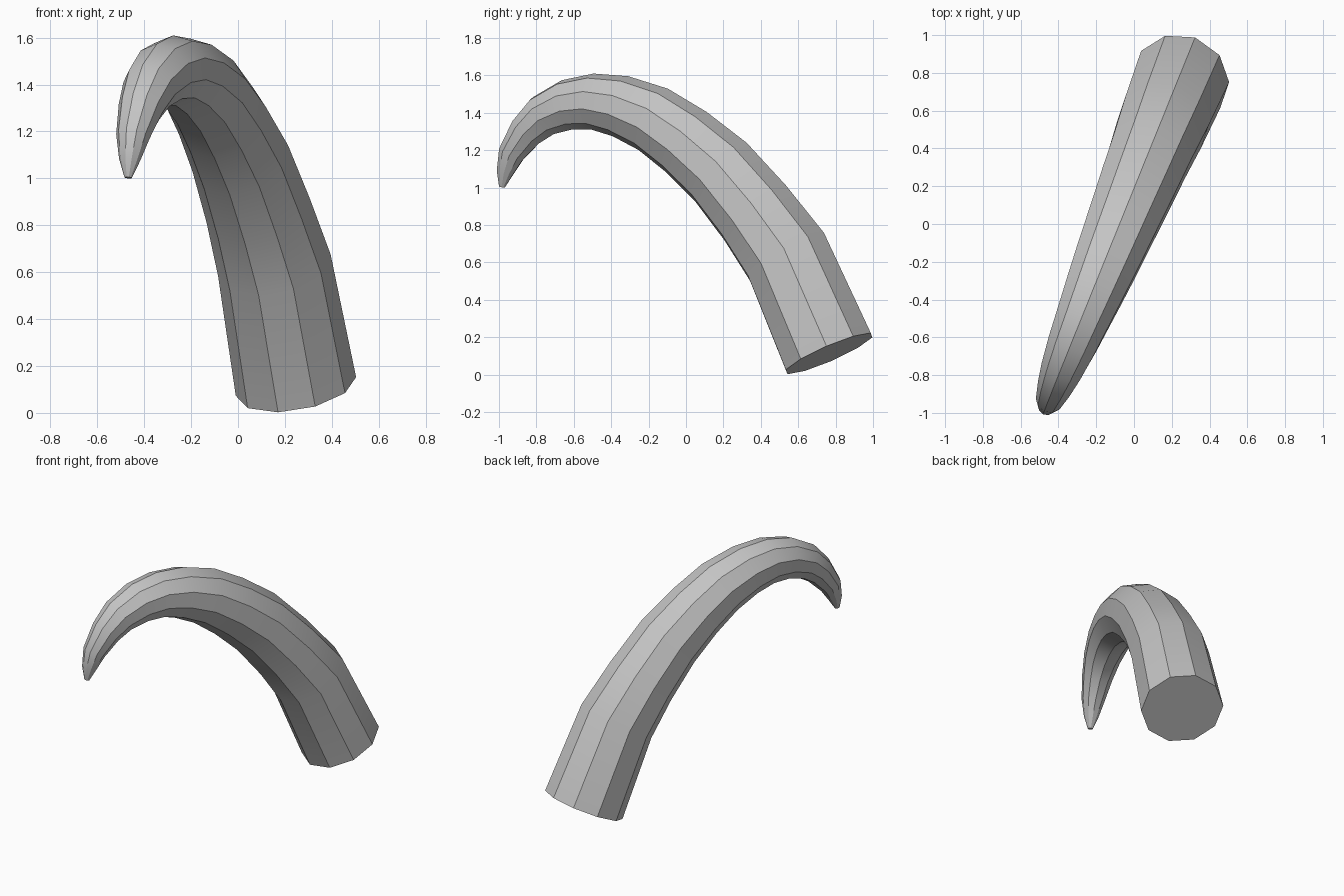
import bpy, bmesh, math
from mathutils import Vector

cube = bpy.data.objects.get("Cube")
if cube:
    bpy.data.objects.remove(cube)

SIDES = 10
PHASE = math.radians(-3)
SLOPE = 0.409            # sideways lean of the plane the horn curves in
BASE_X, BASE_Y = 0.247, 0.765

# Centre line from base to tip: y, z, radius
RINGS = [
    (0.765, 0.113, 0.26), (0.54, 0.63, 0.245), (0.37, 0.865, 0.227),
    (0.185, 1.085, 0.213), (0.0, 1.245, 0.197), (-0.175, 1.365, 0.183),
    (-0.35, 1.435, 0.166), (-0.5, 1.46, 0.15), (-0.635, 1.443, 0.136),
    (-0.763, 1.385, 0.117), (-0.853, 1.3, 0.097), (-0.934, 1.18, 0.073),
    (-0.968, 1.08, 0.046), (-0.984, 1.003, 0.016),
]

# Plain grey horn colour
grey = bpy.data.materials.new("horn_grey")
grey.use_nodes = True
colour = (0.55, 0.55, 0.55, 1)
grey.diffuse_color = colour
grey.node_tree.nodes["Principled BSDF"].inputs["Base Color"].default_value = colour

# Sweep a ten-sided section along the centre line
centres = [Vector((BASE_X + SLOPE * (y - BASE_Y), y, z)) for y, z, r in RINGS]
side = Vector((1, -SLOPE, 0)).normalized()
steps = [(b - a).normalized() for a, b in zip(centres, centres[1:])]

bm = bmesh.new()
loops = []
for i, centre in enumerate(centres):
    tangent = (steps[max(i - 1, 0)] + steps[min(i, len(steps) - 1)]).normalized()
    outward = side.cross(tangent).normalized()
    if i == 0 and outward.y < 0:
        side = -side
        outward = -outward
    radius = RINGS[i][2]
    loop = []
    for k in range(SIDES):
        a = PHASE + math.tau * k / SIDES
        loop.append(bm.verts.new(centre + radius * (outward * math.cos(a) + abs(side.x) / side.x * side * math.sin(a))))
    loops.append(loop)

for low, high in zip(loops, loops[1:]):
    for k in range(SIDES):
        n = (k + 1) % SIDES
        bm.faces.new((low[k], low[n], high[n], high[k]))

# Flat base and tip caps
bm.faces.new(loops[0])
bm.faces.new(loops[-1])
bmesh.ops.recalc_face_normals(bm, faces=bm.faces)

mesh = bpy.data.meshes.new("curved_horn")
bm.to_mesh(mesh)
bm.free()
mesh.materials.append(grey)
horn = bpy.data.objects.new("curved_horn", mesh)
bpy.context.collection.objects.link(horn)

# Smooth along the length, crisp between the long facets
bpy.ops.object.select_all(action='DESELECT')
horn.select_set(True)
bpy.context.view_layer.objects.active = horn
bpy.ops.object.shade_smooth_by_angle(angle=math.radians(30))
